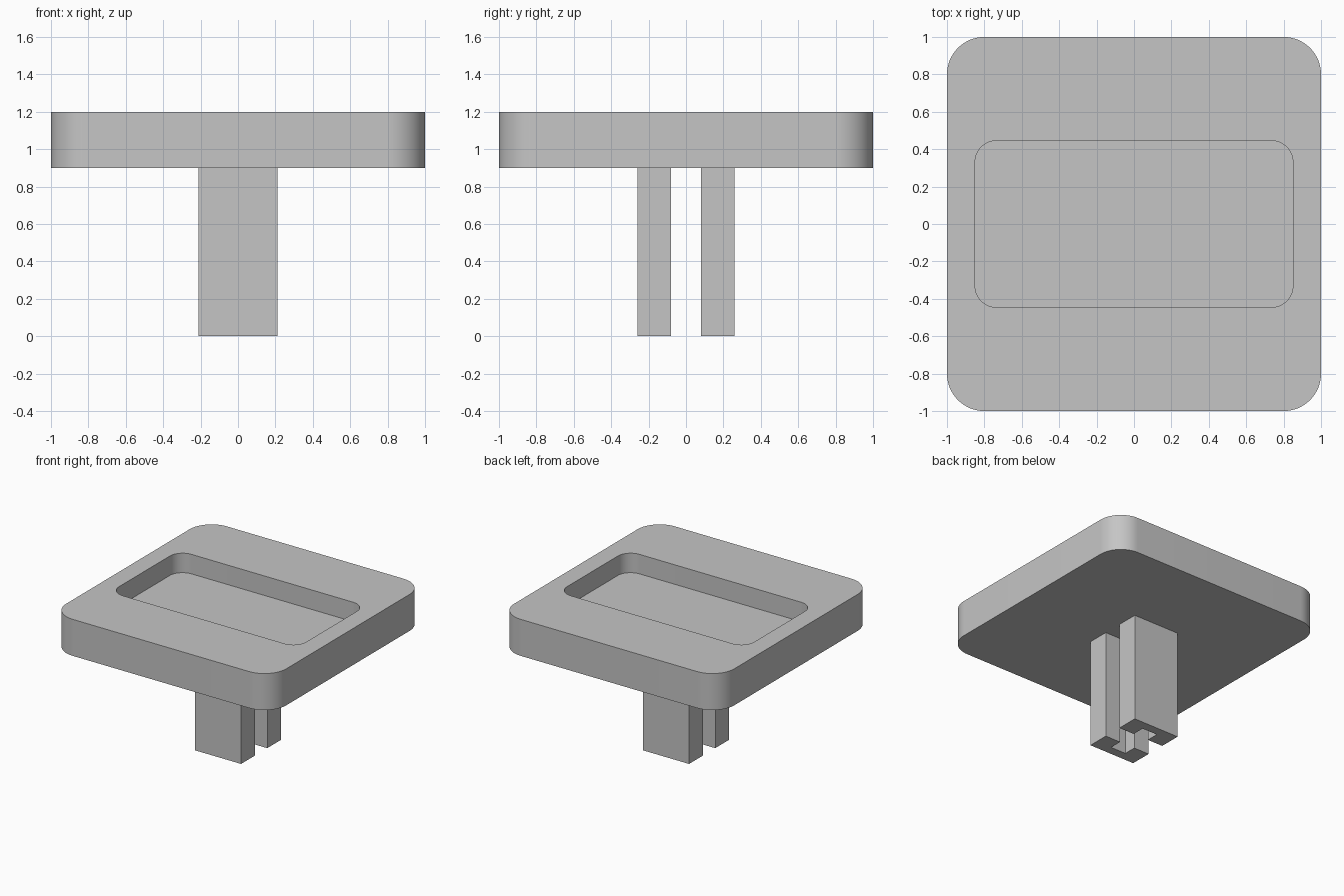
import bpy, bmesh, math

cube = bpy.data.objects.get("Cube")
if cube:
    bpy.data.objects.remove(cube, do_unlink=True)

grey = bpy.data.materials.new("light_grey")
grey.use_nodes = True
colour = (0.56, 0.56, 0.56, 1)
grey.diffuse_color = colour
grey.node_tree.nodes["Principled BSDF"].inputs["Base Color"].default_value = colour


def rounded_rect(half_x, half_y, radius, steps=16):
    """Counter-clockwise outline of a rectangle with rounded corners."""
    points = []
    for corner, (sx, sy) in enumerate([(1, 1), (-1, 1), (-1, -1), (1, -1)]):
        for i in range(steps + 1):
            a = (corner + i / steps) * math.pi / 2
            points.append((sx * (half_x - radius) + radius * math.cos(a),
                           sy * (half_y - radius) + radius * math.sin(a)))
    return points


def lofted(name, sections):
    """Join (outline, height) sections into a closed solid."""
    bm = bmesh.new()
    loops = [[bm.verts.new((x, y, z)) for x, y in outline] for outline, z in sections]
    for low, high in zip(loops, loops[1:]):
        n = len(low)
        for i in range(n):
            j = (i + 1) % n
            bm.faces.new((low[i], low[j], high[j], high[i]))
    bm.faces.new(loops[0][::-1])
    bm.faces.new(loops[-1])
    bmesh.ops.recalc_face_normals(bm, faces=bm.faces)
    mesh = bpy.data.meshes.new(name)
    bm.to_mesh(mesh)
    bm.free()
    mesh.materials.append(grey)
    obj = bpy.data.objects.new(name, mesh)
    bpy.context.collection.objects.link(obj)
    return obj


# Square plate with a rounded recess in its top
BOTTOM, TOP, FLOOR = 0.9, 1.2, 1.04
outer = rounded_rect(1, 1, 0.2)
inner = rounded_rect(0.85, 0.445, 0.115)
plate = lofted("plate", [(outer, BOTTOM), (outer, TOP), (inner, TOP), (inner, FLOOR)])
bpy.ops.object.select_all(action='DESELECT')
plate.select_set(True)
bpy.context.view_layer.objects.active = plate
bpy.ops.object.shade_smooth_by_angle(angle=math.radians(30))

# Two stem prongs, each with a channel down its inner face
half_width, half_slot = 0.21, 0.07
inside, channel, outside = 0.08, 0.185, 0.26
half = [(half_width, outside), (half_width, inside), (half_slot, inside), (half_slot, channel)]
profile = half + [(-x, y) for x, y in reversed(half)]
for name, side in (("back_prong", 1), ("front_prong", -1)):
    outline = [(x, side * y) for x, y in profile]
    lofted(name, [(outline, 0), (outline, BOTTOM)])
